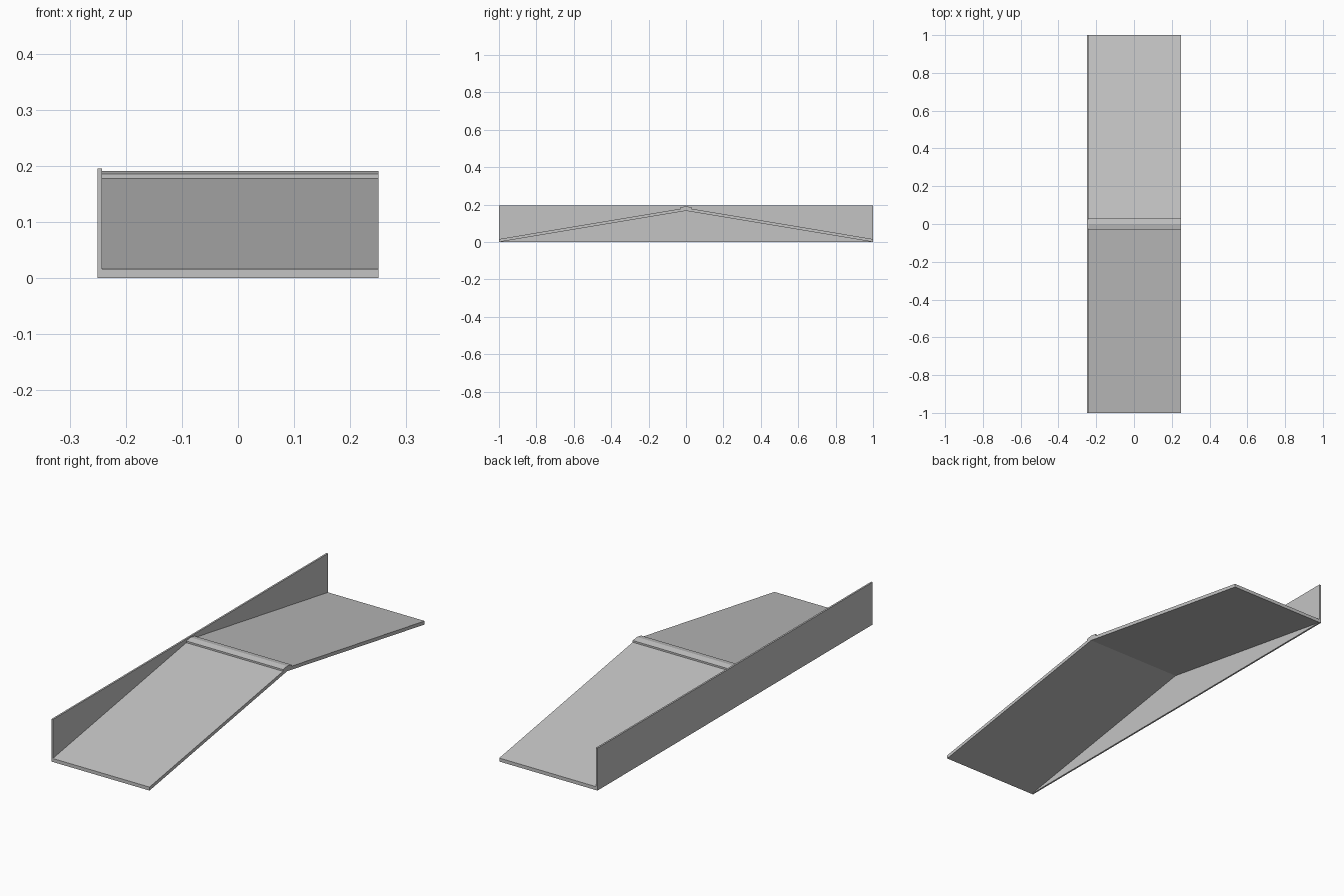
import bpy
import bmesh

cube = bpy.data.objects.get("Cube")
if cube:
    bpy.data.objects.remove(cube, do_unlink=True)

LEFT, WALL_IN, RIGHT = -0.25, -0.242, 0.25
APEX, RAMP_T, CAP_T, CAP_HALF = 0.167, 0.016, 0.008, 0.03

grey = bpy.data.materials.new("plain_grey")
grey.use_nodes = True
colour = (0.55, 0.55, 0.55, 1)
grey.diffuse_color = colour
grey.node_tree.nodes["Principled BSDF"].inputs["Base Color"].default_value = colour


def extrude_profile(name, profile, x0, x1):
    """Extrude a (y, z) outline along x."""
    bm = bmesh.new()
    face = bm.faces.new([bm.verts.new((x0, y, z)) for y, z in profile])
    moved = bmesh.ops.extrude_face_region(bm, geom=[face])["geom"]
    verts = [v for v in moved if isinstance(v, bmesh.types.BMVert)]
    bmesh.ops.translate(bm, verts=verts, vec=(x1 - x0, 0, 0))
    bmesh.ops.recalc_face_normals(bm, faces=bm.faces)
    mesh = bpy.data.meshes.new(name)
    bm.to_mesh(mesh)
    bm.free()
    mesh.materials.append(grey)
    obj = bpy.data.objects.new(name, mesh)
    bpy.context.collection.objects.link(obj)
    return obj


def chevron(half, base, thick):
    """Outline of a peaked slab of even height following the ramp slope."""
    edge = base + APEX * (1 - half)
    peak = base + APEX
    return [(-half, edge), (0, peak), (half, edge),
            (half, edge + thick), (0, peak + thick), (-half, edge + thick)]


# Double ramp sloping down to both ends
extrude_profile("double_ramp", chevron(1, 0, RAMP_T), WALL_IN, RIGHT)

# Raised strip over the ridge
extrude_profile("ridge_cap", chevron(CAP_HALF, RAMP_T, CAP_T), WALL_IN, RIGHT)

# Upright wall along one side
extrude_profile("side_wall", [(-1, 0), (1, 0), (1, 0.195), (-1, 0.195)], LEFT, WALL_IN)
